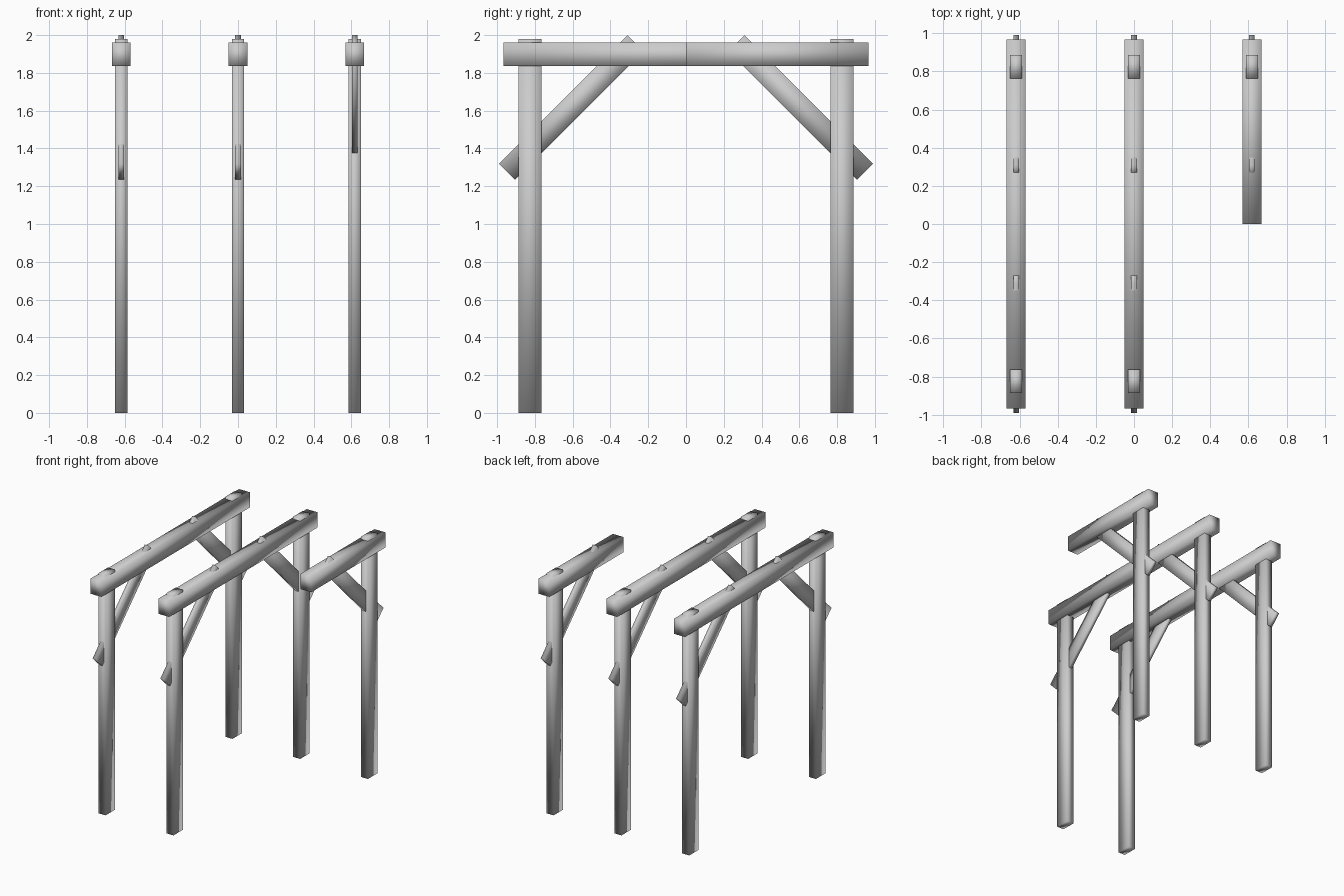
import bpy
import bmesh
import math
from mathutils import Matrix, Vector

cube = bpy.data.objects.get("Cube")
if cube:
    bpy.data.objects.remove(cube, do_unlink=True)

# One plain grey for all timber
GREY = (0.6, 0.6, 0.6, 1.0)
timber = bpy.data.materials.new("timber_grey")
timber.use_nodes = True
timber.diffuse_color = GREY
timber.node_tree.nodes["Principled BSDF"].inputs["Base Color"].default_value = GREY


def add_timber(name, size, centre, tilt=0.0):
    """Smooth-shaded box, tilted about the x axis."""
    bm = bmesh.new()
    matrix = (Matrix.Translation(centre) @ Matrix.Rotation(tilt, 4, "X")
              @ Matrix.Diagonal(Vector(size).to_4d()))
    bmesh.ops.create_cube(bm, size=1.0, matrix=matrix)
    for face in bm.faces:
        face.smooth = True
    mesh = bpy.data.meshes.new(name)
    bm.to_mesh(mesh)
    bm.free()
    mesh.materials.append(timber)
    obj = bpy.data.objects.new(name, mesh)
    bpy.context.collection.objects.link(obj)


SPACING = 0.618
BEAM_END = 0.967
BEAM_Z = 1.898
POST_Y = 0.825
POST_TOP = 1.98
BRACE_Y, BRACE_Z = 0.6075, 1.6175

# Three frames in a row; the left one has only its back half
frames = [("right", -SPACING, (-1, 1)), ("middle", 0.0, (-1, 1)), ("left", SPACING, (1,))]
for label, x, sides in frames:
    # Top beam
    start = -BEAM_END if -1 in sides else 0.0
    add_timber(f"{label}_beam", (0.1, BEAM_END - start, 0.124),
               (x, (BEAM_END + start) / 2, BEAM_Z))
    for side in sides:
        end = "back" if side > 0 else "front"
        # Post, passing up through the beam
        add_timber(f"{label}_{end}_post", (0.064, 0.122, POST_TOP),
                   (x, side * POST_Y, POST_TOP / 2))
        # Diagonal brace, passing through post and beam
        add_timber(f"{label}_{end}_brace", (0.03, 0.962, 0.12),
                   (x, side * BRACE_Y, BRACE_Z), -side * math.pi / 4)
